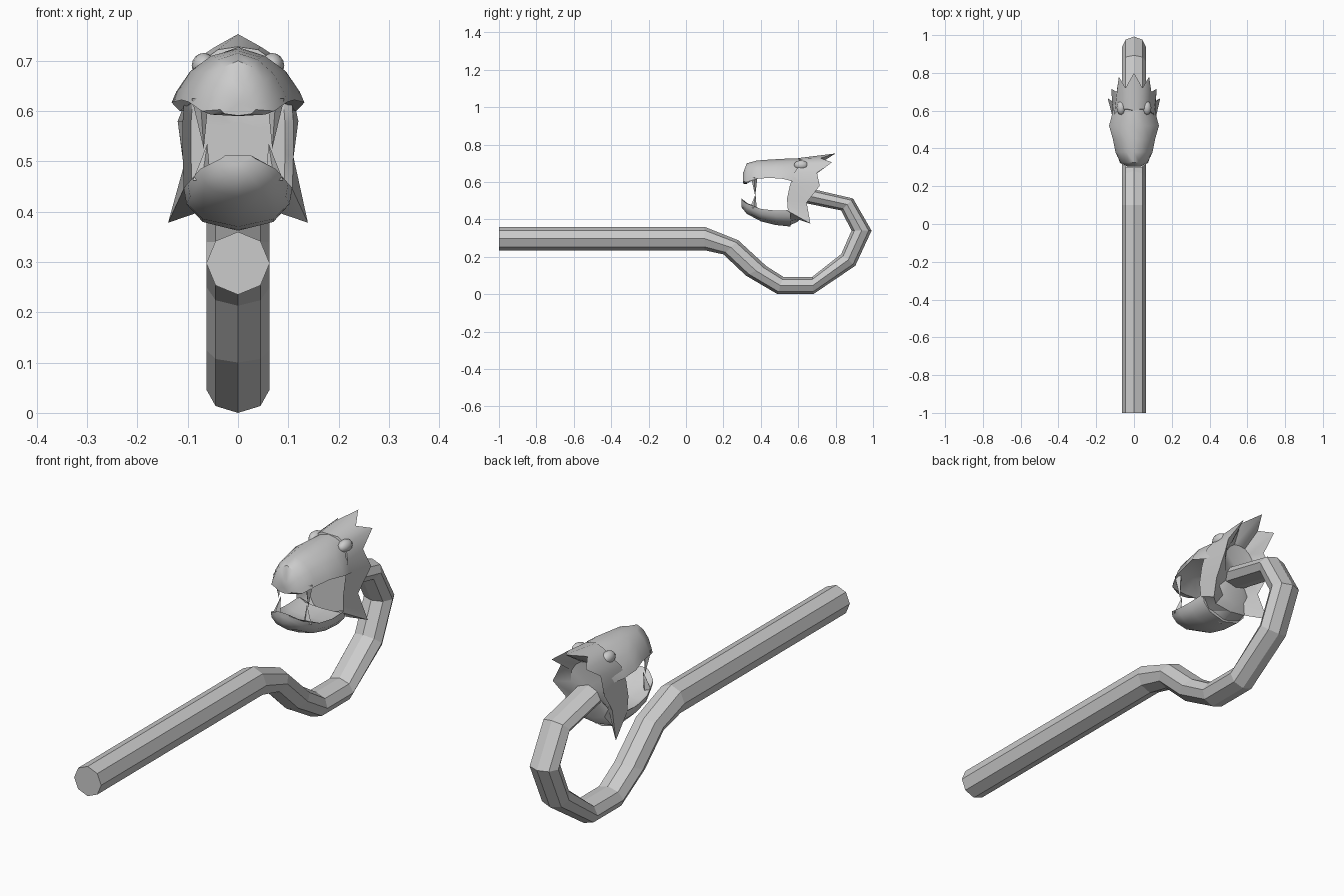
import bpy, math
from mathutils import Vector

if "Cube" in bpy.data.objects:
    bpy.data.objects.remove(bpy.data.objects["Cube"])


def finish(name, verts, faces, smooth=True):
    me = bpy.data.meshes.new(name)
    me.from_pydata([tuple(v) for v in verts], [], faces)
    ob = bpy.data.objects.new(name, me)
    bpy.context.collection.objects.link(ob)
    bpy.ops.object.select_all(action='DESELECT')
    ob.select_set(True)
    bpy.context.view_layer.objects.active = ob
    bpy.ops.object.mode_set(mode='EDIT')
    bpy.ops.mesh.select_all(action='SELECT')
    bpy.ops.mesh.normals_make_consistent(inside=False)
    bpy.ops.object.mode_set(mode='OBJECT')
    if smooth:
        bpy.ops.object.shade_smooth_by_angle(angle=math.radians(42))
    return ob


def loft(name, rings, smooth=True):
    n = len(rings[0])
    verts = [v for r in rings for v in r]
    faces = [(i*n+j, i*n+(j+1) % n, (i+1)*n+(j+1) % n, (i+1)*n+j)
             for i in range(len(rings)-1) for j in range(n)]
    # close both ends with a fan to the middle
    for base, ring in ((0, rings[0]), ((len(rings)-1)*n, rings[-1])):
        c = len(verts)
        verts.append(sum((Vector(v) for v in ring), Vector()) / n)
        faces += [(c, base+j, base+(j+1) % n) for j in range(n)]
    return finish(name, verts, faces, smooth)


def mirror_ring(half):
    # half runs from one centre-line point to the other
    return half + [(-x, y, z) for x, y, z in half[-2:0:-1]]


# octagonal staff: outer and inner edge (y, z) at each bend
edges = [((-1, .36), (-1, .235)), ((.10, .36), (.10, .235)), ((.28, .288), (.20, .213)),
         ((.43, .15), (.32, .10)), ((.52, .093), (.49, 0)), ((.675, .093), (.68, 0)),
         ((.83, .215), (.905, .152)), ((.885, .34), (.992, .34)),
         ((.83, .448), (.893, .512)), ((.60, .495), (.60, .58))]
rings = []
for (ya, za), (yb, zb) in edges:
    ring = []
    for k in range(8):
        a = k * math.pi / 4
        t = (1 - math.cos(a)) / 2
        ring.append((.063*math.sin(a), ya+(yb-ya)*t, za+(zb-za)*t))
    rings.append(ring)
loft("staff", rings, False)

# upper jaw and snout: y, half width, lip z, top z, roof rise
rings = []
for y, w, lip, top, roof in [(.304, .035, .603, .645, -.012), (.325, .072, .60, .70, -.01),
                             (.38, .098, .618, .715, .02), (.45, .112, .622, .72, .03),
                             (.52, .132, .617, .724, .03), (.58, .116, .60, .727, .03),
                             (.64, .105, .60, .726, .03)]:
    h = top - lip
    rings.append(mirror_ring([(0, y, lip+roof), (w*.75, y, lip+roof*.7), (w, y, lip),
                              (w*.93, y, lip+.2*h), (w*.72, y, lip+.58*h),
                              (w*.4, y, lip+.87*h), (0, y, top)]))
loft("upper_jaw", rings)

# lower jaw: y, half width, lip z, bottom z, trough rise
rings = []
for y, w, lip, bot, dip in [(.296, .035, .505, .465, .008), (.325, .075, .485, .43, .004),
                            (.40, .10, .456, .39, -.025), (.48, .108, .447, .37, -.025),
                            (.56, .108, .45, .362, -.02)]:
    h = lip - bot
    rings.append(mirror_ring([(0, y, lip+dip), (w*.75, y, lip+dip*.8), (w, y, lip),
                              (w*.95, y, lip-.4*h), (w*.65, y, bot+.2*h), (0, y, bot)]))
loft("lower_jaw", rings)

# back of head: cheek outline flaring into a spiked frill, hollowed around the neck
cheek = [(0, .60, .728), (.04, .61, .722), (.075, .61, .697), (.105, .58, .65),
         (.11, .555, .58), (.11, .54, .51), (.108, .545, .445), (.08, .54, .39), (0, .54, .362)]
frill = [(0, .80, .753), (.045, .72, .728), (.08, .78, .705), (.092, .70, .65),
         (.12, .715, .58), (.108, .645, .49), (.139, .665, .378), (.075, .60, .40), (0, .60, .39)]
throat = [(x*.85, .60, .54+(z-.54)*.85) for x, y, z in cheek]
nape = [(x*.68, .66-.04*(z < .5), .54+(z-.54)*.68) for x, y, z in cheek]
loft("frill", [mirror_ring(r) for r in (throat, cheek, frill, nape)])


def tooth(name, base, tip, r):
    b = Vector(base)
    verts = [b + Vector((r*math.cos(k*math.pi/2), r*math.sin(k*math.pi/2), 0)) for k in range(4)]
    finish(name, verts + [Vector(tip)],
           [(0, 1, 2, 3)] + [(k, (k+1) % 4, 4) for k in range(4)], False)


for s, side in ((1, "right"), (-1, "left")):
    # fangs
    tooth("upper_fang_" + side, (s*.075, .365, .625), (s*.068, .37, .525), .017)
    tooth("lower_fang_" + side, (s*.072, .36, .462), (s*.061, .372, .535), .018)
    # eye under the brow
    bpy.ops.mesh.primitive_uv_sphere_add(segments=12, ring_count=8, radius=.03,
                                         location=(s*.068, .615, .69))
    eye = bpy.context.object
    eye.name = "eye_" + side
    eye.scale = (.8, 1.25, .85)
    bpy.ops.object.shade_smooth()
